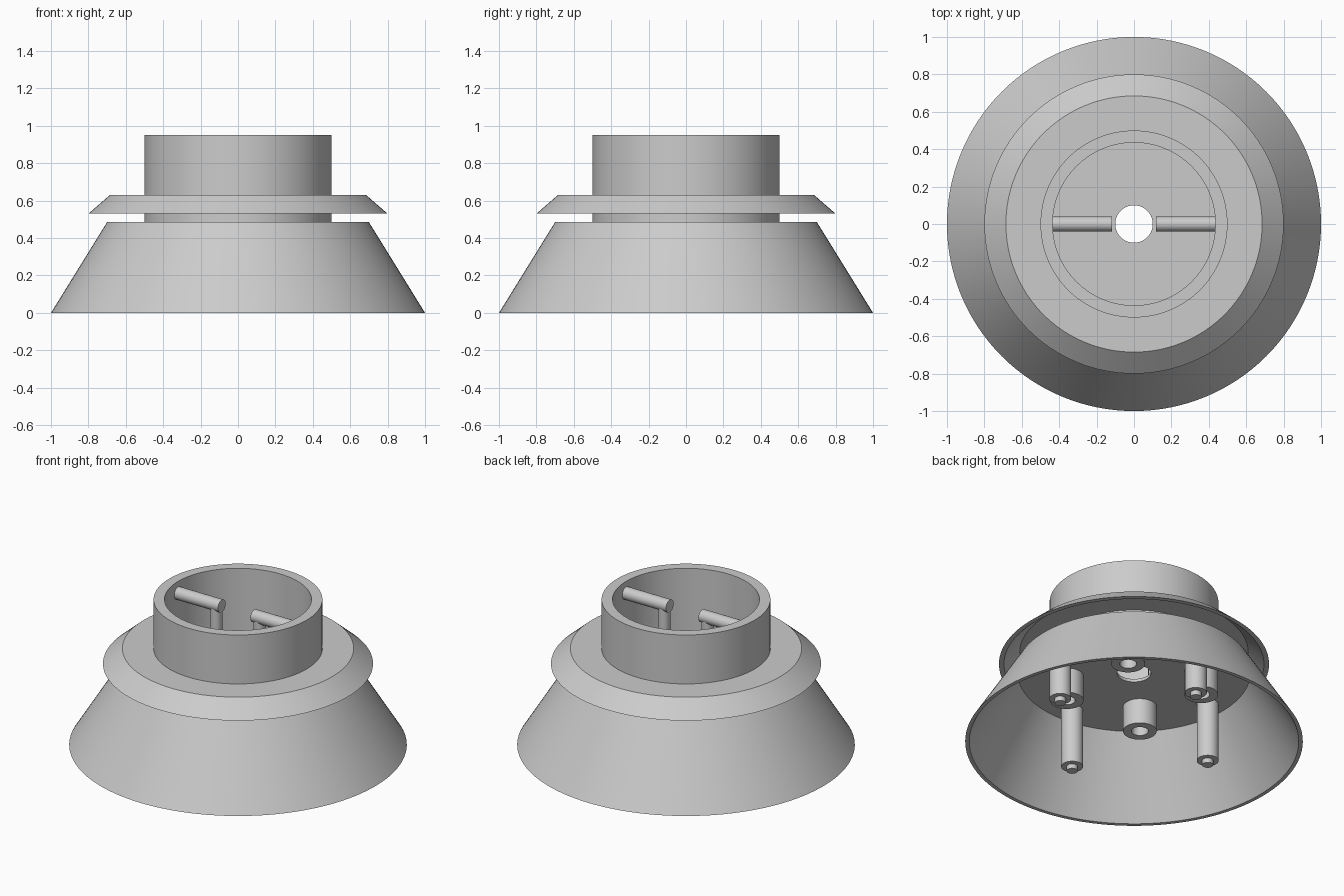
import bpy
import math
from mathutils import Matrix, Vector

cube = bpy.data.objects.get("Cube")
if cube:
    bpy.data.objects.remove(cube, do_unlink=True)

SEGMENTS = 128
PLATE_LOW, PLATE_TOP = 0.465, 0.485

grey = bpy.data.materials.new("plain_grey")
grey.use_nodes = True
colour = (0.6, 0.6, 0.6, 1)
grey.diffuse_color = colour
grey.node_tree.nodes["Principled BSDF"].inputs["Base Color"].default_value = colour


def lathe(name, profile, segments=SEGMENTS, matrix=Matrix()):
    """Spin a closed (radius, height) profile, listed counter-clockwise, around z."""
    n = len(profile)
    verts, faces = [], []
    for s in range(segments):
        a = math.tau * s / segments
        verts += [matrix @ Vector((r * math.cos(a), r * math.sin(a), z)) for r, z in profile]
        t = (s + 1) % segments
        for i in range(n):
            j = (i + 1) % n
            faces.append((s * n + i, t * n + i, t * n + j, s * n + j))
    mesh = bpy.data.meshes.new(name)
    mesh.from_pydata(verts, [], faces)
    return finish(name, mesh)


def finish(name, mesh):
    obj = bpy.data.objects.new(name, mesh)
    bpy.context.collection.objects.link(obj)
    mesh.materials.append(grey)
    bpy.ops.object.select_all(action="DESELECT")
    obj.select_set(True)
    bpy.context.view_layer.objects.active = obj
    bpy.ops.object.shade_smooth_by_angle(angle=math.radians(30))
    return obj


def rod(name, start, end, radius, segments=32):
    """Solid cylinder between two points."""
    start, end = Vector(start), Vector(end)
    axis = end - start
    bpy.ops.mesh.primitive_cylinder_add(
        vertices=segments, radius=radius, depth=axis.length, location=(start + end) / 2,
        rotation=axis.to_track_quat("Z", "Y").to_euler())
    obj = bpy.context.object
    obj.name = name
    obj.data.materials.append(grey)
    bpy.ops.object.shade_smooth_by_angle(angle=math.radians(30))
    return obj


# Hollow skirt with its top plate and centre hole
lathe("skirt", [(0.1, PLATE_LOW), (0.688, PLATE_LOW), (0.976, 0),
                (1, 0), (0.7, PLATE_TOP), (0.1, PLATE_TOP)])

# Open tube standing on the plate
lathe("tube", [(0.435, PLATE_TOP), (0.5, PLATE_TOP), (0.5, 0.95), (0.435, 0.95)])

# Thin sloped flange around the tube
lathe("flange", [(0.5, 0.61), (0.677, 0.61), (0.77, 0.53),
                 (0.8, 0.53), (0.685, 0.63), (0.5, 0.63)])

# Bent pins inside the tube
for side, sign in (("left", 1), ("right", -1)):
    rod(f"pin_post_{side}", (sign * 0.157, 0, PLATE_TOP), (sign * 0.157, 0, 0.87), 0.036)
    rod(f"pin_bar_{side}", (sign * 0.117, 0, 0.875), (sign * 0.437, 0, 0.875), 0.04)

# Hollow bosses and nubbed legs under the plate
for k in range(4):
    a = math.tau * k / 4
    diagonal = a + math.pi / 4
    boss_at = Matrix.Translation((0.4 * math.cos(diagonal), 0.4 * math.sin(diagonal), 0))
    lathe(f"boss_{k + 1}", [(0.05, 0.3), (0.1, 0.3), (0.1, PLATE_LOW), (0.05, PLATE_LOW)],
          48, boss_at)
    x, y = 0.57 * math.cos(a), 0.57 * math.sin(a)
    rod(f"leg_{k + 1}", (x, y, 0.08), (x, y, PLATE_LOW + 0.005), 0.065)
    rod(f"leg_nub_{k + 1}", (x, y, 0.05), (x, y, 0.085), 0.033)
